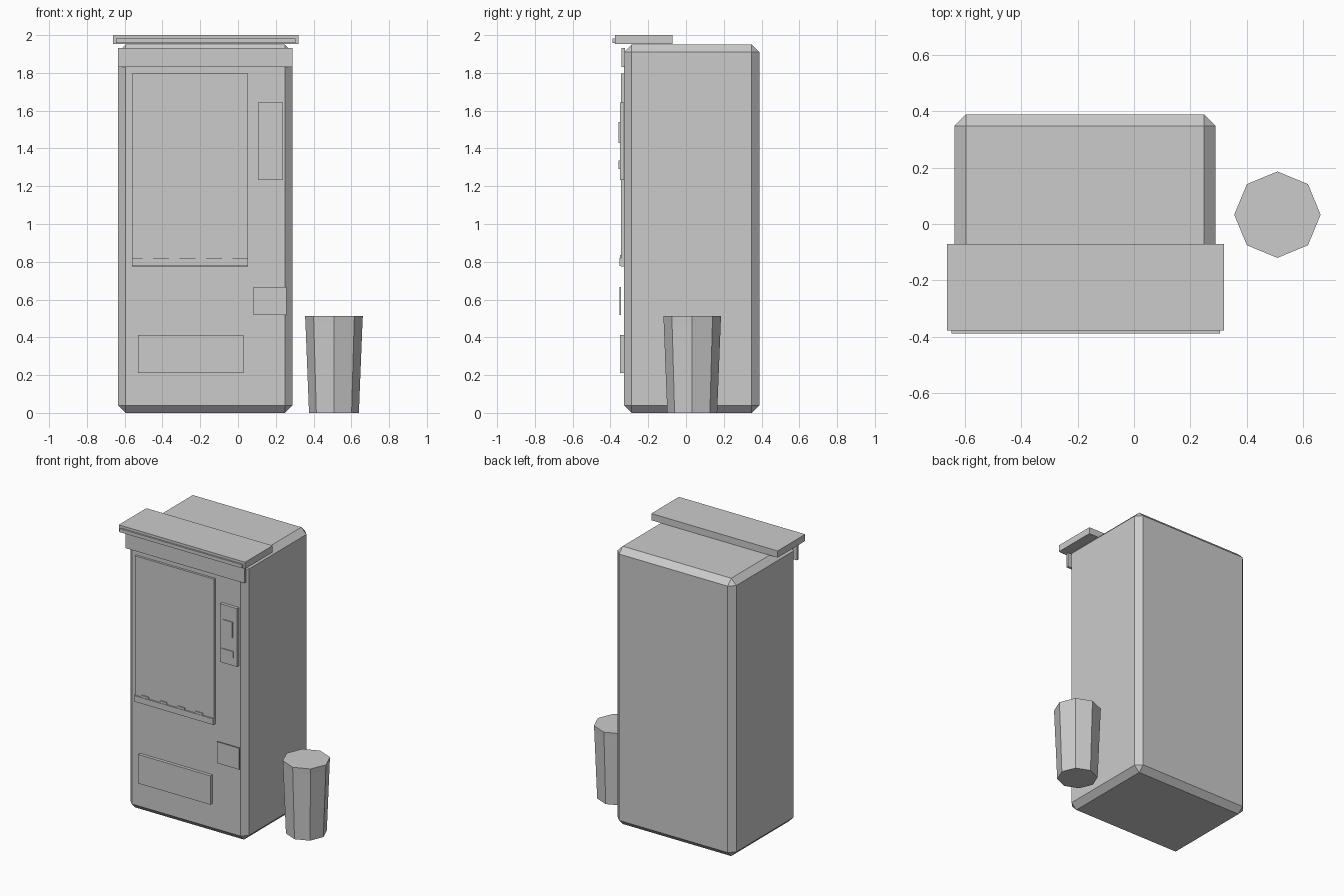
import bpy
import bmesh

default_cube = bpy.data.objects.get("Cube")
if default_cube:
    bpy.data.objects.remove(default_cube, do_unlink=True)

# One plain colour for everything
grey = bpy.data.materials.new("plain grey")
grey.use_nodes = True
grey.diffuse_color = (0.6, 0.6, 0.6, 1)
grey.node_tree.nodes["Principled BSDF"].inputs["Base Color"].default_value = (0.6, 0.6, 0.6, 1)


def add_object(name, bm):
    bmesh.ops.recalc_face_normals(bm, faces=bm.faces)
    mesh = bpy.data.meshes.new(name)
    bm.to_mesh(mesh)
    bm.free()
    mesh.materials.append(grey)
    obj = bpy.data.objects.new(name, mesh)
    bpy.context.collection.objects.link(obj)
    return obj


def box(name, xs, ys, zs):
    """Box spanning the given (low, high) ranges."""
    bm = bmesh.new()
    bmesh.ops.create_cube(bm, size=1)
    for v in bm.verts:
        v.co = [r[0] if c < 0 else r[1] for c, r in zip(v.co, (xs, ys, zs))]
    return add_object(name, bm)


FRONT = -0.328


def panel(name, xs, zs, front, back=FRONT + 0.004):
    return box(name, xs, (front, back), zs)


# Cabinet with chamfered edges
body = box("cabinet_body", (-0.635, 0.288), (FRONT, 0.388), (0, 1.95))
chamfer = body.modifiers.new("chamfer", "BEVEL")
chamfer.width = 0.04
chamfer.segments = 1

# Canopy and header band
box("canopy", (-0.662, 0.319), (-0.377, -0.071), (1.953, 2.0))
panel("canopy_front_strip", (-0.647, 0.304), (1.957, 1.982), -0.388, -0.37)
panel("header_band", (-0.635, 0.288), (1.83, 1.933), -0.341)

# Display window with ledge and price tags
panel("display_window", (-0.56, 0.053), (0.775, 1.797), -0.343)
panel("window_ledge", (-0.56, 0.053), (0.778, 0.82), -0.353)
for i in range(4):
    x = -0.505 + 0.14 * i
    panel(f"price_tag_{i + 1}", (x, x + 0.055), (0.81, 0.835), -0.35)

# Payment panel, hatch and delivery flap
panel("payment_panel", (0.105, 0.237), (1.233, 1.642), -0.35)
panel("payment_screen", (0.13, 0.205), (1.43, 1.54), -0.357)
panel("coin_slot", (0.12, 0.21), (1.29, 1.335), -0.357)
panel("change_hatch", (0.083, 0.256), (0.517, 0.667), -0.352, -0.344)
panel("delivery_flap", (-0.53, 0.03), (0.21, 0.413), -0.35)

# Eight-sided tapered waste bin: rings of (radius, height)
bm = bmesh.new()
rings = []
for radius, height in ((0.132, 0), (0.151, 0.478), (0.153, 0.513)):
    ring = bmesh.ops.create_circle(bm, segments=8, radius=radius)["verts"]
    bmesh.ops.translate(bm, verts=ring, vec=(0.508, 0.033, height))
    rings.append(ring)
for low, high in zip(rings, rings[1:]):
    for i in range(8):
        j = (i + 1) % 8
        bm.faces.new((low[i], low[j], high[j], high[i]))
bm.faces.new(rings[0])
bm.faces.new(rings[-1])
add_object("waste_bin", bm)
